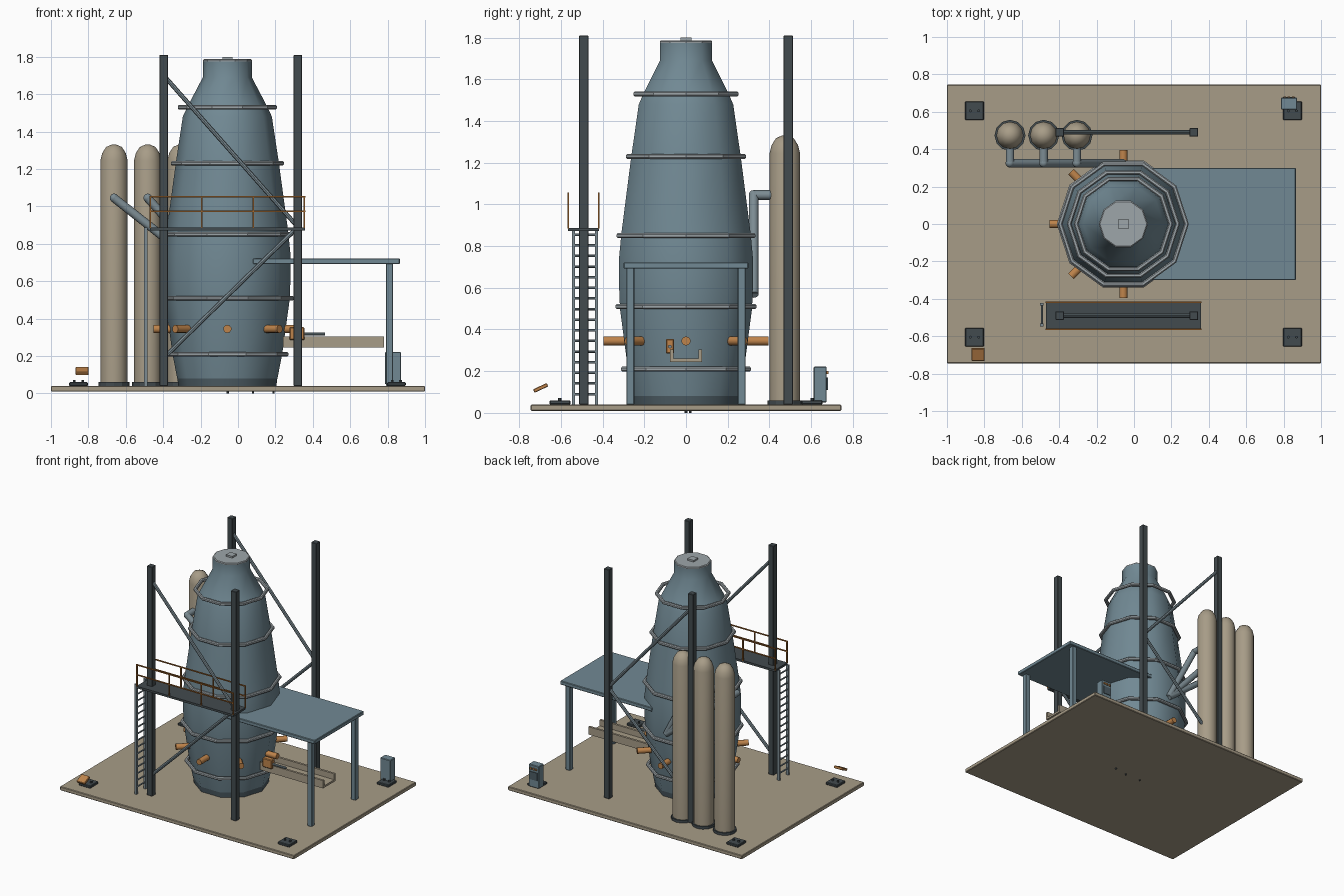
import bpy, bmesh, math
from mathutils import Vector

if "Cube" in bpy.data.objects:
    bpy.data.objects.remove(bpy.data.objects["Cube"])


def material(name, rgb):
    m = bpy.data.materials.new(name)
    m.diffuse_color = (*rgb, 1)
    m.use_nodes = True
    m.node_tree.nodes["Principled BSDF"].inputs["Base Color"].default_value = m.diffuse_color
    return m


SAND = material("sand", (0.39, 0.335, 0.245))
BLUE = material("steel_blue", (0.165, 0.25, 0.295))
DEEP = material("deep_blue_grey", (0.075, 0.11, 0.13))
DARK = material("dark_iron", (0.055, 0.07, 0.077))
LIGHT = material("light_steel", (0.34, 0.38, 0.40))
PIPE = material("pipe_steel", (0.20, 0.26, 0.29))
COPPER = material("copper_orange", (0.52, 0.23, 0.07))
RUST = material("rail_rust", (0.40, 0.15, 0.03))


def finish(name, bm, mat, smooth=None):
    bmesh.ops.recalc_face_normals(bm, faces=bm.faces)
    me = bpy.data.meshes.new(name)
    bm.to_mesh(me)
    bm.free()
    me.materials.append(mat)
    ob = bpy.data.objects.new(name, me)
    bpy.context.collection.objects.link(ob)
    if smooth:
        bpy.ops.object.select_all(action='DESELECT')
        ob.select_set(True)
        bpy.context.view_layer.objects.active = ob
        bpy.ops.object.shade_smooth_by_angle(angle=math.radians(smooth))
    return ob


def box(name, x, y, z, mat, bevel=0.0):
    """Box given by its (low, high) range on each axis."""
    bm = bmesh.new()
    bmesh.ops.create_cube(bm, size=1)
    for v in bm.verts:
        v.co = [r[0] + (c + 0.5) * (r[1] - r[0]) for c, r in zip(v.co, (x, y, z))]
    if bevel:
        bmesh.ops.bevel(bm, geom=bm.edges[:], offset=bevel, segments=1, affect='EDGES')
    return finish(name, bm, mat)


def lathe(name, profile, mat, cx, cy, sides, closed=False, smooth=None):
    """Turn (radius, z) points about an upright axis."""
    bm = bmesh.new()
    rings = []
    for r, z in profile:
        rings.append([bm.verts.new((cx + r * math.cos(math.tau * i / sides),
                                    cy + r * math.sin(math.tau * i / sides), z))
                      for i in range(sides)])
    pairs = list(zip(rings, rings[1:]))
    if closed:
        pairs.append((rings[-1], rings[0]))
    else:
        bm.faces.new(rings[0])
        bm.faces.new(rings[-1])
    for a, b in pairs:
        for i in range(sides):
            j = (i + 1) % sides
            bm.faces.new((a[i], a[j], b[j], b[i]))
    return finish(name, bm, mat, smooth)


def rod(name, a, b, radius, mat, sides=8, smooth=None):
    a, b = Vector(a), Vector(b)
    d = b - a
    bm = bmesh.new()
    bmesh.ops.create_cone(bm, cap_ends=True, segments=sides, radius1=radius,
                          radius2=radius, depth=d.length)
    q = d.to_track_quat('Z', 'Y')
    for v in bm.verts:
        v.co = q @ v.co + (a + b) / 2
    return finish(name, bm, mat, smooth)


# Ground slab with small drain stubs underneath
box("base_slab", (-1, 1), (-0.745, 0.745), (0.01, 0.04), SAND, 0.004)
for x, y in ((-0.055, 0), (0.08, 0.0), (0.19, 0.02)):
    rod("drain_stub", (x, y, 0), (x, y, 0.015), 0.006, DARK)

# Furnace shell
FX = -0.057
lathe("furnace_foot", [(0.262, 0.04), (0.268, 0.085)], DEEP, FX, 0, 10, smooth=40)
lathe("furnace_shell", [(0.268, 0.08), (0.293, 0.21), (0.333, 0.50), (0.338, 0.62),
                        (0.337, 0.75), (0.326, 0.86), (0.276, 1.23), (0.238, 1.48),
                        (0.215, 1.53), (0.131, 1.69), (0.131, 1.775)],
      BLUE, FX, 0, 10, smooth=40)
lathe("furnace_lid", [(0.131, 1.775), (0.131, 1.782), (0.125, 1.787)], LIGHT, FX, 0, 10)
box("lid_hatch", (FX - 0.027, FX + 0.027), (-0.027, 0.027), (1.785, 1.80), LIGHT)

# Band rings around the shell
for r, z in ((0.327, 0.21), (0.356, 0.51), (0.350, 0.85), (0.302, 1.23), (0.265, 1.53)):
    lathe("band_ring", [(r, z - 0.006), (r, z + 0.006), (r - 0.006, z + 0.012),
                        (r - 0.018, z + 0.012), (r - 0.024, z + 0.006),
                        (r - 0.024, z - 0.006), (r - 0.018, z - 0.012),
                        (r - 0.006, z - 0.012)], LIGHT, FX, 0, 10, closed=True)

# Blow nozzles around the hearth
for k in range(8):
    c, s = math.cos(k * math.pi / 4), math.sin(k * math.pi / 4)
    rod("blow_nozzle", (FX + 0.28 * c, 0.28 * s, 0.345),
        (FX + 0.395 * c, 0.395 * s, 0.345), 0.022, COPPER, 10, 40)

# Frame columns and diagonal braces
for y in (-0.49, 0.49):
    for x in (-0.397, 0.32):
        box("frame_column", (x - 0.023, x + 0.023), (y - 0.023, y + 0.023),
            (0.04, 1.81), DARK, 0.003)
    rod("upper_brace", (-0.397, y, 1.70), (0.32, y, 0.89), 0.012, PIPE)
    rod("lower_brace", (-0.397, y, 0.19), (0.32, y, 0.89), 0.012, PIPE)

# Walkway with railings
box("walkway", (-0.47, 0.357), (-0.567, -0.417), (0.872, 0.888), DARK)
for y in (-0.564, -0.418):
    for z in (0.975, 1.052):
        box("hand_rail", (-0.473, 0.36), (y - 0.004, y + 0.004), (z - 0.004, z + 0.004), RUST)
    for x in (-0.468, -0.194, 0.081, 0.355):
        box("rail_post", (x - 0.004, x + 0.004), (y - 0.004, y + 0.004), (0.885, 1.052), RUST)

# Ladder
for y in (-0.54, -0.43):
    box("ladder_rail", (-0.503, -0.483), (y - 0.007, y + 0.007), (0.04, 0.888), PIPE)
for i in range(16):
    z = 0.09 + i * 0.051
    rod("ladder_rung", (-0.493, -0.54, z), (-0.493, -0.43, z), 0.006, PIPE, 6)

# Casting roof and legs
box("cast_roof", (0.08, 0.865), (-0.3, 0.3), (0.692, 0.722), BLUE, 0.004)
for y in (-0.267, 0.267):
    box("roof_leg", (0.791, 0.829), (y - 0.019, y + 0.019), (0.04, 0.695), BLUE, 0.003)

# Open iron runner
box("runner_floor", (0.24, 0.78), (-0.077, 0.077), (0.245, 0.26), SAND)
for s in (-1, 1):
    lo, hi = sorted((s * 0.077, s * 0.06))
    box("runner_wall", (0.24, 0.78), (lo, hi), (0.25, 0.305), SAND)

# Tap drill
box("drill_body", (0.275, 0.355), (-0.097, -0.057), (0.285, 0.355), COPPER, 0.005)
rod("drill_arm", (0.35, -0.077, 0.318), (0.465, -0.077, 0.318), 0.009, PIPE)

# Stoves with hot pipes running down to the shell
for x in (-0.663, -0.483, -0.305):
    lathe("stove_flange", [(0.083, 0.04), (0.083, 0.06)], DARK, x, 0.474, 12)
    lathe("stove", [(0.073, 0.055), (0.073, 1.245), (0.063, 1.285), (0.042, 1.318),
                    (0.014, 1.33)], SAND, x, 0.474, 12, smooth=40)
    path = [(x, 0.44, 1.045), (x, 0.325, 1.045), (-0.06, 0.325, 0.57)]
    for a, b in zip(path, path[1:]):
        rod("hot_pipe", a, b, 0.023, PIPE, 10, 40)
    bm = bmesh.new()
    bmesh.ops.create_uvsphere(bm, u_segments=10, v_segments=6, radius=0.024)
    bmesh.ops.translate(bm, verts=bm.verts, vec=path[1])
    finish("pipe_elbow", bm, PIPE, 60)

# Corner anchor pads with bolts
for x in (-0.853, 0.847):
    for y in (-0.605, 0.605):
        box("anchor_pad", (x - 0.05, x + 0.05), (y - 0.05, y + 0.05), (0.04, 0.06), DARK, 0.004)
        for d in (-0.022, 0.022):
            rod("anchor_bolt", (x + d, y, 0.055), (x + d, y, 0.072), 0.008, DARK, 6)

# Control cabinet
box("cabinet", (0.785, 0.872), (0.612, 0.675), (0.05, 0.222), BLUE, 0.004)
box("cabinet_panel", (0.797, 0.86), (0.674, 0.680), (0.11, 0.17), DEEP)
for x in (0.805, 0.828, 0.851):
    box("cabinet_lamp", (x - 0.007, x + 0.007), (0.674, 0.683), (0.187, 0.201), COPPER)

# Tilted sign plate
sign = box("sign_plate", (-0.035, 0.035), (-0.036, 0.036), (-0.009, 0.009), COPPER, 0.003)
sign.location = (-0.833, -0.697, 0.12)
sign.rotation_euler.x = math.radians(25)
